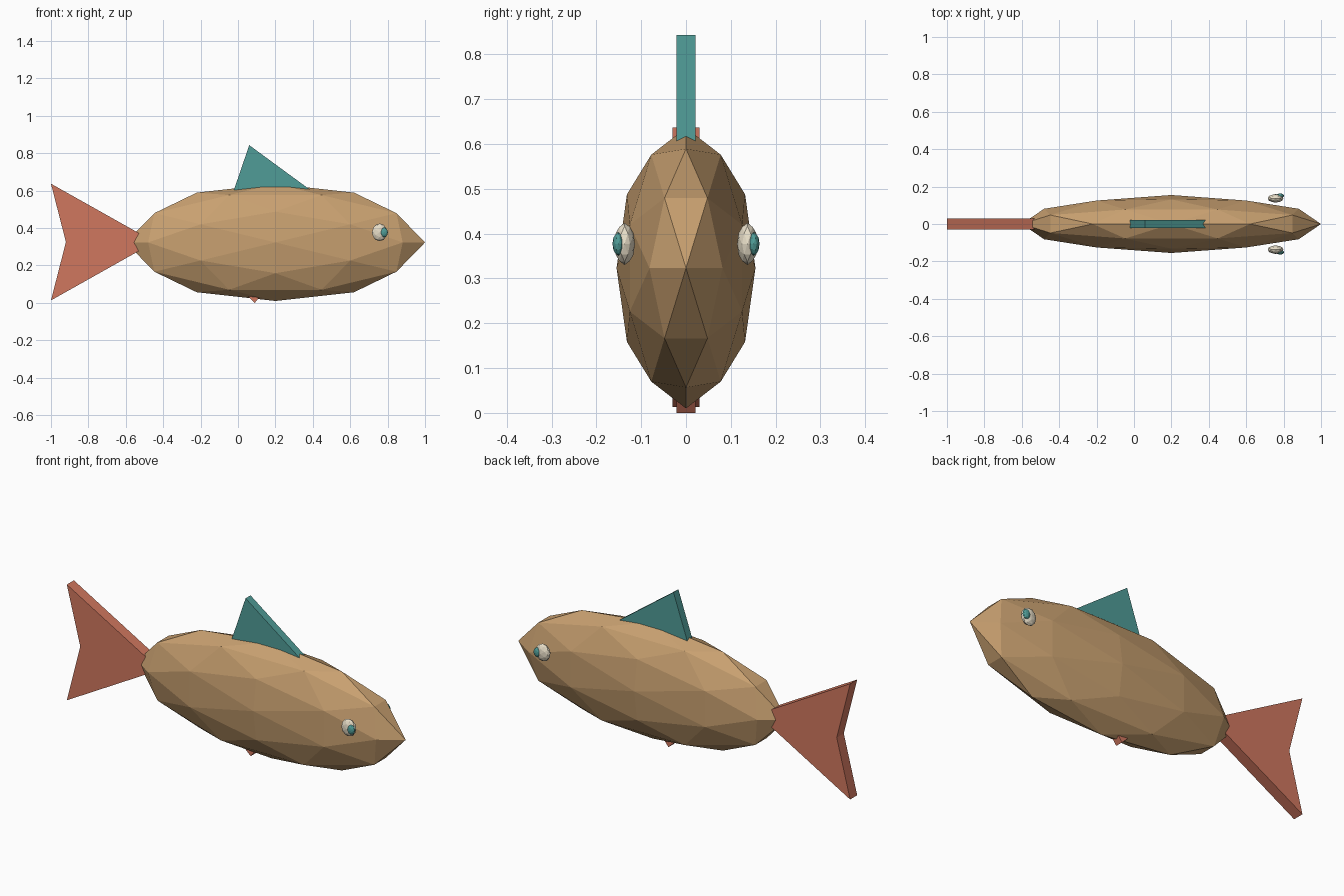
import bpy, bmesh
from math import sqrt
from mathutils import Vector

cube = bpy.data.objects.get("Cube")
if cube:
    bpy.data.objects.remove(cube, do_unlink=True)


def material(name, r, g, b):
    """Flat material from display colour values, stored as linear."""
    lin = [((c / 255 + 0.055) / 1.055) ** 2.4 for c in (r, g, b)] + [1]
    mat = bpy.data.materials.new(name)
    mat.use_nodes = True
    mat.diffuse_color = lin
    mat.node_tree.nodes["Principled BSDF"].inputs["Base Color"].default_value = lin
    return mat


tan = material("tan", 200, 160, 112)
coral = material("coral", 208, 119, 95)
teal = material("teal", 80, 156, 151)
cream = material("cream", 232, 222, 200)


def finish(bm, name, mat):
    bmesh.ops.recalc_face_normals(bm, faces=bm.faces)
    mesh = bpy.data.meshes.new(name)
    bm.to_mesh(mesh)
    bm.free()
    mesh.materials.append(mat)
    obj = bpy.data.objects.new(name, mesh)
    bpy.context.collection.objects.link(obj)
    return obj


def faceted_ball(name, centre, radii, mat):
    """Once-subdivided icosahedron with its two-fold axes on x, y and z."""
    phi = (1 + sqrt(5)) / 2
    corners = []
    for i in (1, -1):
        for j in (phi, -phi):
            corners += [Vector((i, 0, j)), Vector((j, i, 0)), Vector((0, j, i))]
    points = list(corners)
    for n, p in enumerate(corners):
        points += [p + q for q in corners[n + 1:] if (p - q).length < 2.1]
    bm = bmesh.new()
    for p in points:
        p = p.normalized()
        bm.verts.new([c + r * k for c, r, k in zip(centre, radii, p)])
    bmesh.ops.convex_hull(bm, input=bm.verts)
    return finish(bm, name, mat)


def fin(name, outline, half, mat):
    """Flat plate from an x-z outline, extruded across y."""
    bm = bmesh.new()
    face = bm.faces.new([bm.verts.new((x, -half, z)) for x, z in outline])
    new = bmesh.ops.extrude_face_region(bm, geom=[face])["geom"]
    verts = [v for v in new if isinstance(v, bmesh.types.BMVert)]
    bmesh.ops.translate(bm, verts=verts, vec=(0, 2 * half, 0))
    return finish(bm, name, mat)


# Body
faceted_ball("body", (0.2, 0, 0.323), (0.8, 0.155, 0.313), tan)

# Fins, rooted inside the body
fin("tail_fin", [(-0.445, 0.325), (-1, 0.637), (-0.92, 0.325), (-1, 0.013)], 0.03, coral)
fin("top_fin", [(-0.04, 0.55), (0.46, 0.55), (0.06, 0.843)], 0.021, teal)
fin("bottom_fin", [(0.0, 0.085), (0.09, 0.0), (0.17, 0.1)], 0.021, coral)

# Eyes
for side, s in (("left", 1), ("right", -1)):
    label = "back" if s > 0 else "front"
    faceted_ball(label + "_eye", (0.757, s * 0.137, 0.377), (0.042, 0.023, 0.047), cream)
    faceted_ball(label + "_pupil", (0.781, s * 0.151, 0.377), (0.021, 0.013, 0.026), teal)
